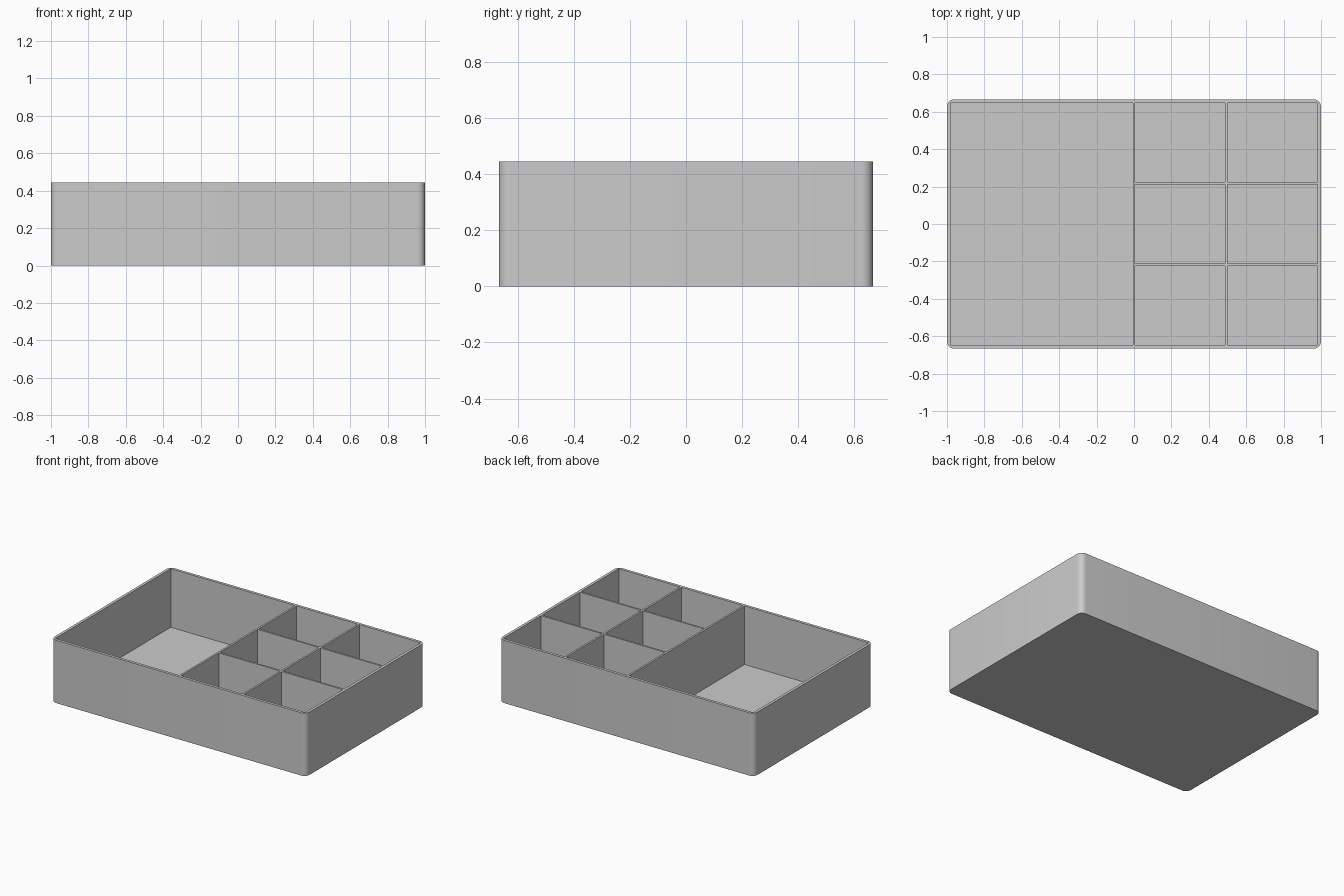
import bpy, bmesh, math
from mathutils import Matrix

if "Cube" in bpy.data.objects:
    bpy.data.objects.remove(bpy.data.objects["Cube"])

W, D, H = 2.0, 1.333, 0.445       # outer size
WALL, RIB, FLOOR = 0.02, 0.0133, 0.03
RADIUS = 0.04

grey = bpy.data.materials.new("light grey")
grey.diffuse_color = (0.6, 0.6, 0.6, 1)
grey.use_nodes = True
grey.node_tree.nodes["Principled BSDF"].inputs["Base Color"].default_value = grey.diffuse_color


def add_box(bm, x0, x1, y0, y1, z0, z1):
    m = Matrix.Translation(((x0 + x1) / 2, (y0 + y1) / 2, (z0 + z1) / 2))
    m = m @ Matrix.Diagonal((x1 - x0, y1 - y0, z1 - z0, 1))
    return bmesh.ops.create_cube(bm, size=1, matrix=m)["verts"]


def make_object(name, bm):
    mesh = bpy.data.meshes.new(name)
    bm.to_mesh(mesh)
    bm.free()
    mesh.materials.append(grey)
    obj = bpy.data.objects.new(name, mesh)
    bpy.context.collection.objects.link(obj)
    return obj


# Outer block with rounded upright corners
bm = bmesh.new()
add_box(bm, -W / 2, W / 2, -D / 2, D / 2, 0, H)
upright = [e for e in bm.edges if abs(e.verts[0].co.z - e.verts[1].co.z) > 0.1]
bmesh.ops.bevel(bm, geom=upright, offset=RADIUS, segments=8, profile=0.5,
                affect='EDGES')
tray = make_object("divided_tray", bm)

# Pockets: one large on the left, two columns of three on the right
bm = bmesh.new()
x_in, y_in = W / 2 - WALL, D / 2 - WALL
add_box(bm, -x_in, -RIB / 2, -y_in, y_in, FLOOR, H + 0.1)
cell_w = (x_in - RIB / 2 - RIB) / 2
cell_d = (2 * y_in - 2 * RIB) / 3
for col in range(2):
    for row in range(3):
        x = RIB / 2 + col * (cell_w + RIB)
        y = -y_in + row * (cell_d + RIB)
        add_box(bm, x, x + cell_w, y, y + cell_d, FLOOR, H + 0.1)
pockets = make_object("pocket_cutter", bm)
pockets.hide_render = True

# Cut the pockets out of the block
cut = tray.modifiers.new("pockets", 'BOOLEAN')
cut.operation = 'DIFFERENCE'
cut.solver = 'EXACT'
cut.object = pockets
bpy.context.view_layer.objects.active = tray
tray.select_set(True)
bpy.ops.object.modifier_apply(modifier=cut.name)
bpy.data.objects.remove(pockets)

# Smooth only the rounded corners
bpy.ops.object.shade_smooth_by_angle(angle=math.radians(30))
